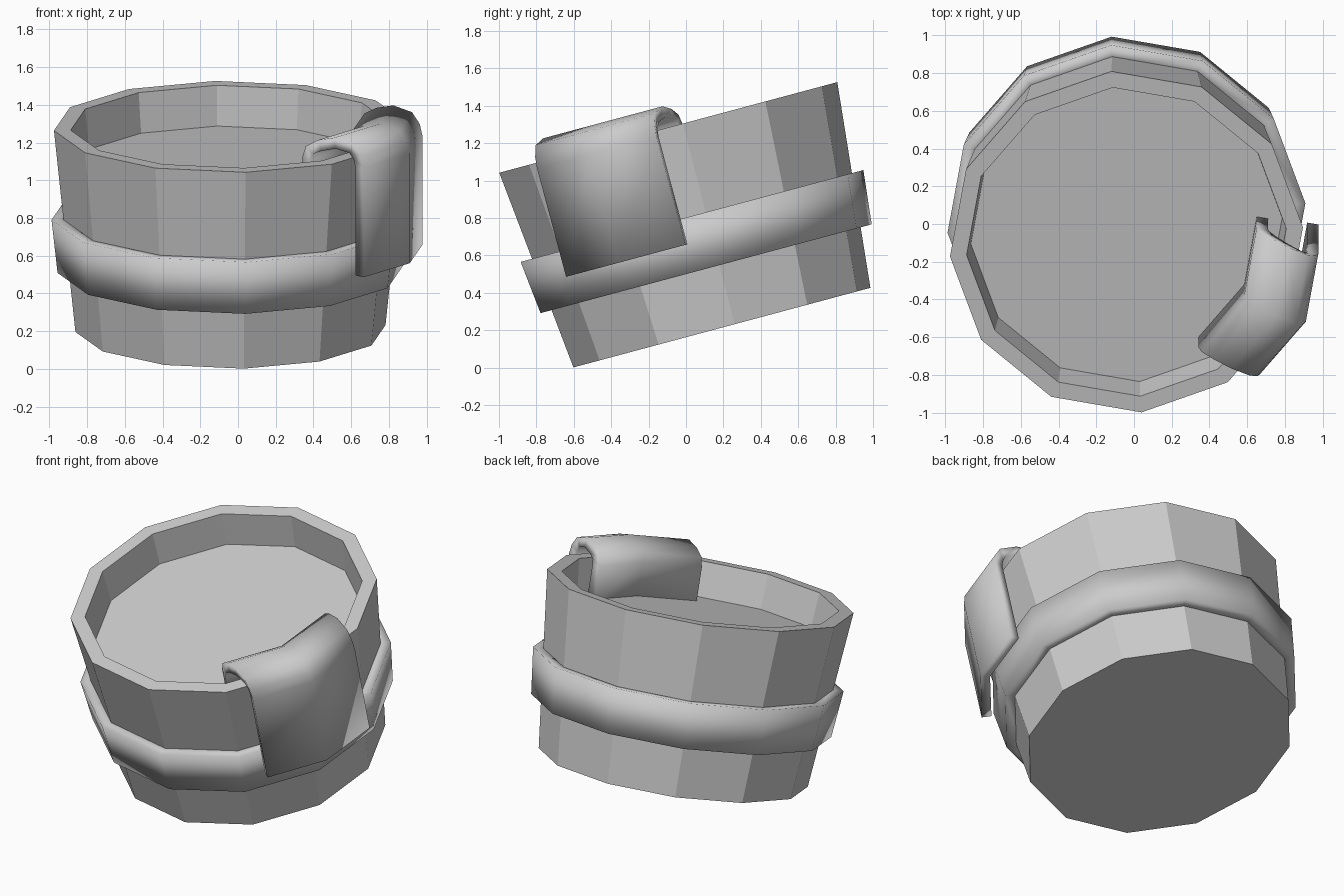
import bpy, bmesh
from math import radians, cos, sin, tan
from mathutils import Matrix

cube = bpy.data.objects.get("Cube")
if cube:
    bpy.data.objects.remove(cube, do_unlink=True)

SIDES = 12
TURN = radians(4.9)
TILT = Matrix.Translation((-0.04, 0.192, 0.214)) @ Matrix.Rotation(radians(15), 4, 'X')

grey = bpy.data.materials.new("plain grey")
grey.use_nodes = True
colour = (0.6, 0.6, 0.6, 1)
grey.diffuse_color = colour
grey.node_tree.nodes["Principled BSDF"].inputs["Base Color"].default_value = colour


def finish(name, bm, smooth):
    bmesh.ops.recalc_face_normals(bm, faces=bm.faces)
    for f in bm.faces:
        f.smooth = smooth
    mesh = bpy.data.meshes.new(name)
    bm.to_mesh(mesh)
    bm.free()
    mesh.materials.append(grey)
    obj = bpy.data.objects.new(name, mesh)
    obj.matrix_world = TILT
    bpy.context.collection.objects.link(obj)
    return obj


def lathe(name, profile, closed, smooth):
    """Turn a (radius, height) profile into a twelve-sided form."""
    bm = bmesh.new()
    rings = []
    for r, h in profile:
        angles = [TURN + radians(360 / SIDES) * i for i in range(SIDES)]
        rings.append([bm.verts.new((r * cos(a), r * sin(a), h)) for a in angles])
    pairs = list(zip(rings, rings[1:]))
    if closed:
        pairs.append((rings[-1], rings[0]))
    else:
        bm.faces.new(rings[0])
        bm.faces.new(rings[-1])
    for low, high in pairs:
        for i in range(SIDES):
            j = (i + 1) % SIDES
            bm.faces.new((low[i], low[j], high[j], high[i]))
    return finish(name, bm, smooth)


# Tapered tub with a recessed floor
lathe("tub", [(0.825, 0), (0.939, 1.108), (0.85, 1.108), (0.828, 0.89)], False, False)

# Hoop around the middle
lathe("hoop", [(0.92, 0.326), (0.952, 0.618), (0.86, 0.618), (0.83, 0.326)], True, True)

# Cloth folded over the rim, bent along a corner of the tub
section = [(1.05, 0.478), (1.05, 1.08), (1.035, 1.14), (0.99, 1.2), (0.88, 1.225),
           (0.78, 1.2), (0.71, 1.16), (0.69, 1.1), (0.69, 0.86)]
bm = bmesh.new()
facing = Matrix.Rotation(TURN - radians(30), 4, 'Z')
columns = []
for t in (-0.365, 0, 0.365):
    back = abs(t) * tan(radians(15))
    columns.append([bm.verts.new((s - back, t, h)) for s, h in section])
for a, b in zip(columns, columns[1:]):
    for i in range(len(section) - 1):
        bm.faces.new((a[i], b[i], b[i + 1], a[i + 1]))
bmesh.ops.transform(bm, matrix=facing, verts=bm.verts)
cloth = finish("cloth", bm, True)
# Thicken towards the rim
outward = sum(p.normal.dot(facing.to_3x3().col[0]) for p in cloth.data.polygons if p.center.z < 1)
if cloth.data.polygons[0].normal.dot(facing.to_3x3().col[0]) < 0:
    cloth.data.flip_normals()
thick = cloth.modifiers.new("thickness", 'SOLIDIFY')
thick.thickness = 0.06
thick.offset = -1
